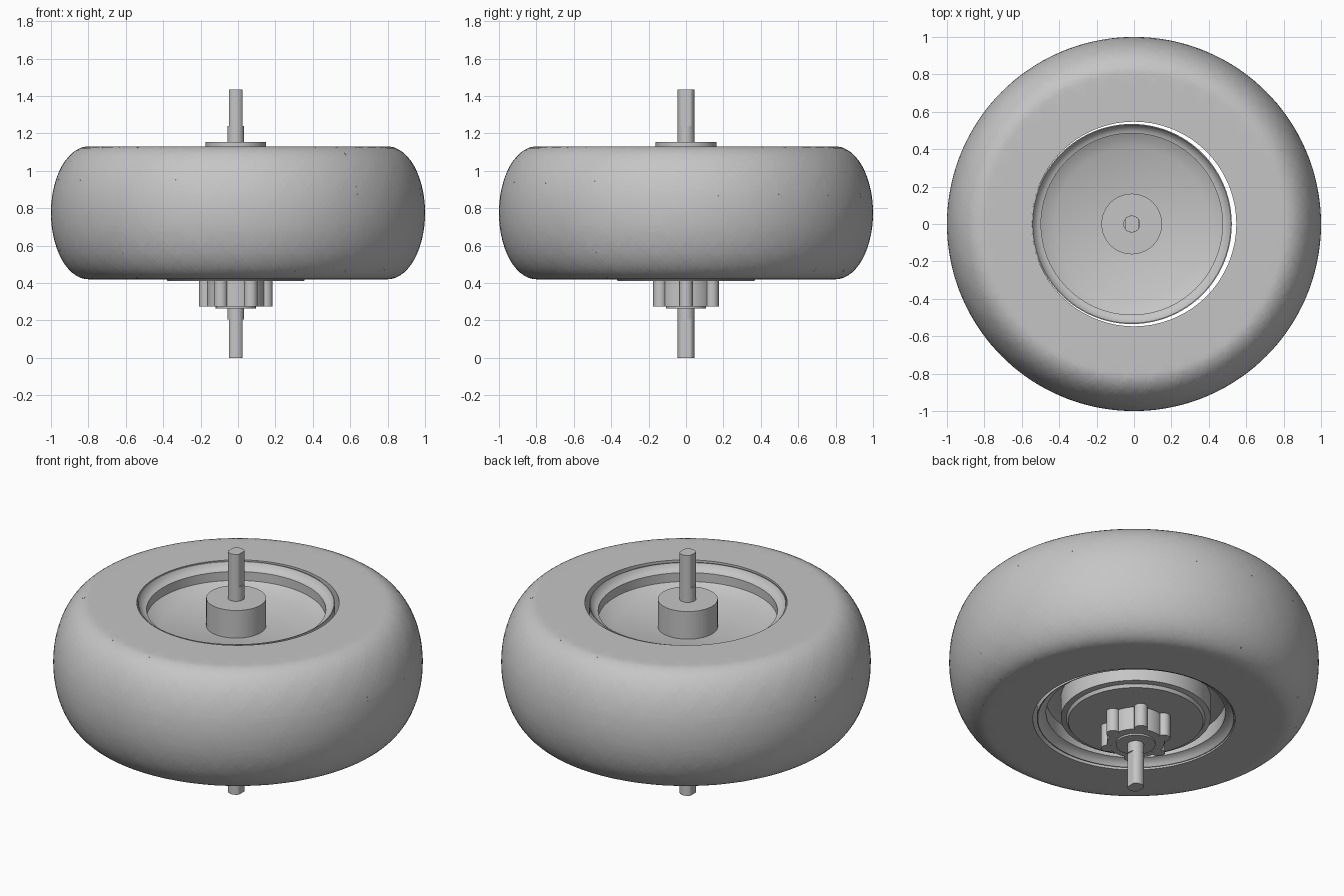
import bpy, bmesh, math
from math import sin, cos, pi
from mathutils import Vector

cube = bpy.data.objects.get("Cube")
if cube:
    bpy.data.objects.remove(cube, do_unlink=True)

grey = bpy.data.materials.new("plain grey")
grey.use_nodes = True
grey.diffuse_color = (0.56, 0.56, 0.56, 1)
grey.node_tree.nodes["Principled BSDF"].inputs["Base Color"].default_value = (0.56, 0.56, 0.56, 1)

AXLE_X = -0.012           # the wheel insert sits slightly off the tyre centre
MID, HALF = 0.775, 0.355  # tyre mid height and half width
SHOULDER, BULGE, HOLE = 0.8, 0.2, 0.547
PITCHES = 18
PITCH = 2 * pi / PITCHES
FLAT = 0.3                # scale from profile angle to flat tread height


def to_object(name, bm):
    bmesh.ops.recalc_face_normals(bm, faces=bm.faces[:])
    mesh = bpy.data.meshes.new(name)
    bm.to_mesh(mesh)
    bm.free()
    mesh.materials.append(grey)
    ob = bpy.data.objects.new(name, mesh)
    bpy.context.collection.objects.link(ob)
    bpy.ops.object.select_all(action='DESELECT')
    ob.select_set(True)
    bpy.context.view_layer.objects.active = ob
    bpy.ops.object.shade_smooth_by_angle(angle=math.radians(32))
    return ob


def revolve(name, profile, segments, x=0.0):
    """Spin (radius, z) points about z; points with radius 0 become poles."""
    bm = bmesh.new()
    rings = []
    for r, z in profile:
        if r == 0:
            rings.append([bm.verts.new((x, 0, z))] * segments)
        else:
            rings.append([bm.verts.new((x + r * cos(2 * pi * i / segments),
                                        r * sin(2 * pi * i / segments), z))
                          for i in range(segments)])
    for a, b in zip(rings, rings[1:]):
        for i in range(segments):
            j = (i + 1) % segments
            bm.faces.new(list(dict.fromkeys((a[i], a[j], b[j], b[i]))))
    return to_object(name, bm)


# Tread grooves: paths of (theta, phi, relative width) on the unrolled tyre
def arm(theta, phi, steps=9):
    side = 1 if phi > 0 else -1
    return [(theta + 0.3 * sin(t * pi / 2), phi + (side * 1.8 - phi) * t,
             1 if t < 0.65 else 1 - 0.85 * (t - 0.65) / 0.35)
            for t in (i / steps for i in range(steps + 1))]


def groove_quads(path, width=0.014):
    """Mitred strip of quads along a path, in flat tread coordinates."""
    pts = [Vector((t, p * FLAT)) for t, p, s in path]
    sides = []
    for i, (t, p, size) in enumerate(path):
        before = (pts[max(i, 1)] - pts[max(i, 1) - 1]).normalized()
        last = min(i, len(pts) - 2)
        after = (pts[last + 1] - pts[last]).normalized()
        along = (before + after).normalized()
        off = Vector((-along.y, along.x)) * width * size * min(1.8, 1 / max(0.1, along.dot(after)))
        sides.append((pts[i] + off, pts[i] - off))
    return [(a[0], a[1], b[1], b[0]) for a, b in zip(sides, sides[1:])]


def inside(point, quad):
    signs = [(b - a).cross(point - a) for a, b in zip(quad, quad[1:] + quad[:1])]
    return min(signs) > 0 or max(signs) < 0


def overlapping(bm, quad):
    x0, x1 = min(q.x for q in quad), max(q.x for q in quad)
    y0, y1 = min(q.y for q in quad), max(q.y for q in quad)
    found = []
    for f in bm.faces:
        xs = [v.co.x for v in f.verts]
        ys = [v.co.y for v in f.verts]
        if max(xs) > x0 and min(xs) < x1 and max(ys) > y0 and min(ys) < y1:
            found.append(f)
    return found


def tread_patch():
    """One pitch of unrolled tyre, cut along the groove edges; groove faces get index 1."""
    A, B, M, C, D = (0.03, 0.315, 1), (0.205, 0.315, 1), (0.125, 0.04, 1), (0.205, -0.24, 1), (0.38, -0.24, 1)
    paths = [arm(*A[:2])[::-1] + [B, M, C] + arm(*D[:2]), arm(*B[:2]), arm(*C[:2])]
    quads = [tuple(q + Vector((k * PITCH, 0)) for q in quad)
             for path in paths for quad in groove_quads(path) for k in range(-3, 2)]
    quads = [q for q in quads if max(c.x for c in q) > 0 and min(c.x for c in q) < PITCH]
    rim_phi = pi / 2 + (SHOULDER - HOLE) / BULGE
    rows = [-rim_phi, -1.88] + [pi * (i / 28 - 0.5) for i in range(29)] + [1.88, rim_phi]
    bm = bmesh.new()
    columns = 8
    grid = [[bm.verts.new((PITCH * i / columns, p * FLAT, 0)) for i in range(columns + 1)]
            for p in rows]
    for a, b in zip(grid, grid[1:]):
        for i in range(columns):
            bm.faces.new((a[i], a[i + 1], b[i + 1], b[i]))
    for quad in quads:
        for a, b in zip(quad, quad[1:] + quad[:1]):
            faces = overlapping(bm, quad)
            geom = set(faces)
            for f in faces:
                geom.update(f.edges, f.verts)
            d = b - a
            bmesh.ops.bisect_plane(bm, geom=list(geom), dist=1e-5, plane_co=(a.x, a.y, 0),
                                   plane_no=Vector((-d.y, d.x, 0)).normalized())
    for f in bm.faces:
        centre = f.calc_center_median().to_2d()
        f.material_index = int(any(inside(centre, q) for q in quads))
    return bm


def wrap(theta, phi):
    """Point on the tyre skin; phi beyond a quarter turn runs onto the sidewall."""
    over = max(0, abs(phi) - pi / 2)
    p = max(-pi / 2, min(pi / 2, phi))
    r = SHOULDER + BULGE * cos(p) - BULGE * over
    return Vector((r * sin(theta), -r * cos(theta), MID + HALF * sin(p)))


def sink(co):
    """Move a skin point inward to the groove floor, shallower at the sidewall tips."""
    r = math.hypot(co.x, co.y)
    n = Vector((max(0, r - SHOULDER) / BULGE ** 2, (co.z - MID) / HALF ** 2)).normalized()
    depth = 0.025 * max(0.1, min(1, (r - 0.75) / 0.1))
    out = Vector((co.x / r, co.y / r, 0))
    return co - (out * n.x + Vector((0, 0, n.y))) * depth


# Tyre: repeat the patch round the wheel, press the grooves in, close the bore
patch = tread_patch()
patch.verts.index_update()
tyre = bmesh.new()
for k in range(PITCHES):
    new = [tyre.verts.new(wrap(v.co.x + k * PITCH, v.co.y / FLAT)) for v in patch.verts]
    for f in patch.faces:
        tyre.faces.new([new[v.index] for v in f.verts]).material_index = f.material_index
patch.free()
bmesh.ops.remove_doubles(tyre, verts=tyre.verts[:], dist=1e-4)
floor = [f for f in tyre.faces if f.material_index == 1]
pressed = bmesh.ops.extrude_face_region(tyre, geom=floor)
for v in pressed["geom"]:
    if isinstance(v, bmesh.types.BMVert):
        v.co = sink(v.co)
bore = [e for e in tyre.edges if e.is_boundary
        and all(math.hypot(v.co.x, v.co.y) < HOLE + 0.001 for v in e.verts)]
bmesh.ops.bridge_loops(tyre, edges=bore)
for f in tyre.faces:
    f.material_index = 0
to_object("tyre", tyre)

# Wheel rim: dished top, drum-shaped underside
rim_profile = [
    (0, 0.99), (0.41, 0.99), (0.485, 1.033), (0.485, 1.086), (0.5, 1.09),
    (0.52, 1.105), (0.53, 1.125), (0.535, 1.125), (0.535, 0.43), (0.53, 0.43),
    (0.52, 0.445), (0.5, 0.46), (0.485, 0.465), (0.485, 0.55), (0.43, 0.56),
    (0.405, 0.56), (0.405, 0.435), (0.375, 0.43), (0.365, 0.412), (0, 0.412)]
revolve("rim", rim_profile, 96, AXLE_X)


def cylinder(name, radius, low, high, x=AXLE_X, segments=64):
    return revolve(name, [(0, low), (radius, low), (radius, high), (0, high)], segments, x)


# Hub boss above, lobed gear mount and collar below
cylinder("upper_hub", 0.162, 0.98, 1.155)
cylinder("mount_body", 0.155, 0.275, 0.42)
cylinder("collar", 0.107, 0.265, 0.28)
for n in range(6):
    angle = n * pi / 3
    lobe = cylinder("mount_lobe_%d" % (n + 1), 0.036, 0.2745, 0.42, 0, 24)
    lobe.location = (AXLE_X + 0.161 * cos(angle), 0.161 * sin(angle), 0)

# Axle: round in the middle, flattened on two sides at each end
cylinder("axle", 0.045, 0.205, 1.24, segments=48)
for name, low, high in (("lower_axle_end", 0, 0.21), ("upper_axle_end", 1.235, 1.435)):
    end = cylinder(name, 0.0449, low, high, segments=48)
    for v in end.data.vertices:
        v.co.x = max(AXLE_X - 0.037, min(AXLE_X + 0.037, v.co.x))
